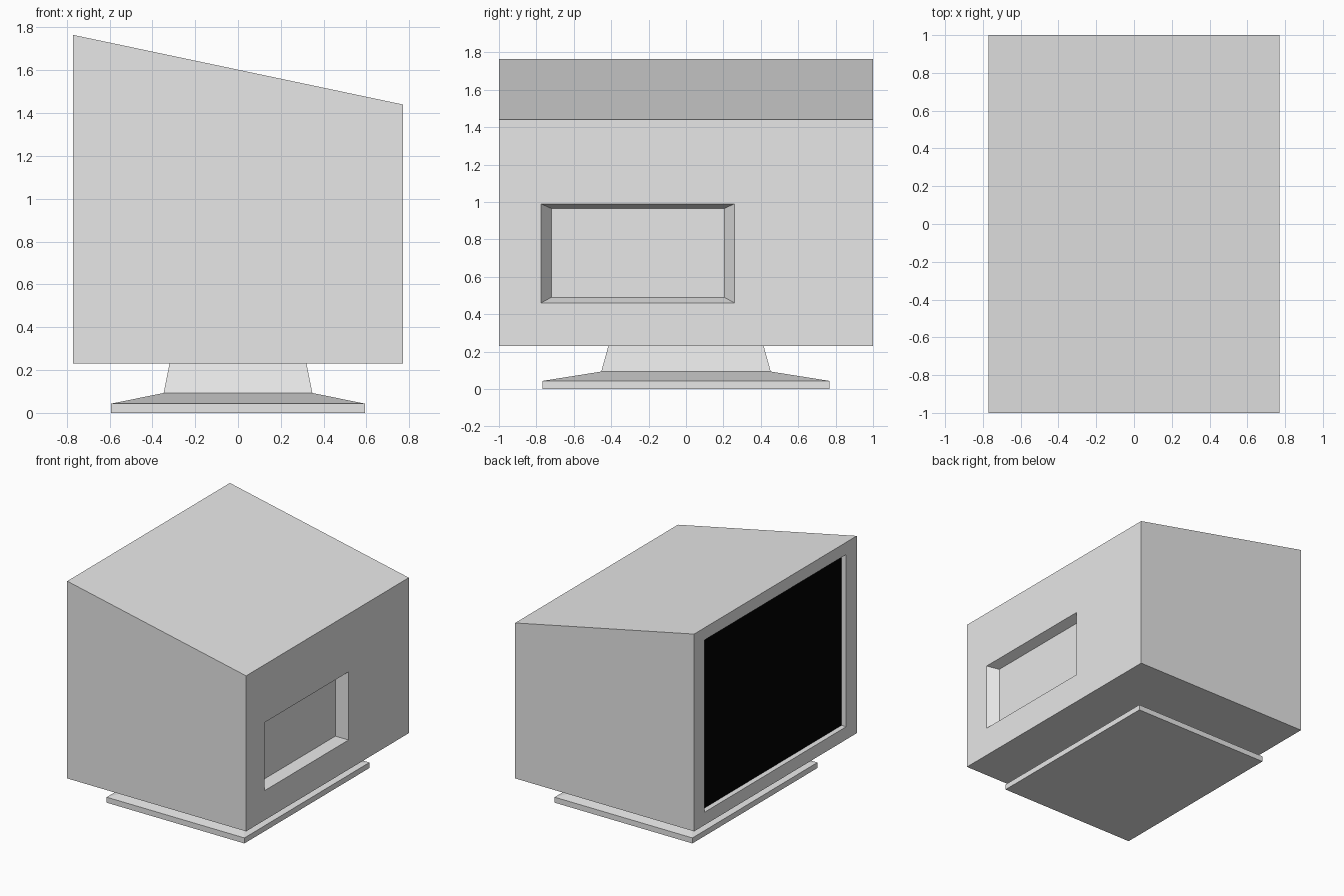
import bpy
import bmesh
from mathutils import Vector

cube = bpy.data.objects.get("Cube")
if cube:
    bpy.data.objects.remove(cube, do_unlink=True)


def material(name, rgb):
    mat = bpy.data.materials.new(name)
    mat.use_nodes = True
    mat.diffuse_color = (*rgb, 1)
    mat.node_tree.nodes["Principled BSDF"].inputs["Base Color"].default_value = (*rgb, 1)
    return mat


GREY = material("light_grey", (0.8, 0.8, 0.8))
BLACK = material("screen_black", (0.0, 0.0, 0.0))


def loft(name, rings, mat):
    """Solid through four-cornered rings, capped at both ends."""
    bm = bmesh.new()
    loops = [[bm.verts.new(Vector(p)) for p in ring] for ring in rings]
    for low, high in zip(loops, loops[1:]):
        for i in range(4):
            j = (i + 1) % 4
            bm.faces.new((low[i], low[j], high[j], high[i]))
    bm.faces.new(loops[0])
    bm.faces.new(loops[-1])
    bmesh.ops.recalc_face_normals(bm, faces=bm.faces)
    mesh = bpy.data.meshes.new(name)
    bm.to_mesh(mesh)
    bm.free()
    mesh.materials.append(mat)
    obj = bpy.data.objects.new(name, mesh)
    bpy.context.collection.objects.link(obj)
    return obj


def flat_ring(hx, hy, z):
    return [(-hx, -hy, z), (hx, -hy, z), (hx, hy, z), (-hx, hy, z)]


def side_ring(x, y0, y1, z0, z1):
    return [(x, y0, z0), (x, y1, z0), (x, y1, z1), (x, y0, z1)]


def carve(target, cutter):
    mod = target.modifiers.new("recess", "BOOLEAN")
    mod.operation = "DIFFERENCE"
    mod.solver = "EXACT"
    mod.object = cutter
    bpy.context.view_layer.objects.active = target
    bpy.ops.object.modifier_apply(modifier=mod.name)
    bpy.data.objects.remove(cutter, do_unlink=True)


# Housing with a sloping top, tall on the screen side
W = 0.77
BOTTOM = 0.23
housing = loft("housing", [side_ring(-W, -1, 1, BOTTOM, 1.765),
                           side_ring(W, -1, 1, BOTTOM, 1.44)], GREY)

# Shallow opening for the screen
carve(housing, loft("screen_cutter", [side_ring(-W - 0.1, -0.87, 0.87, 0.33, 1.67),
                                      side_ring(-W + 0.045, -0.87, 0.87, 0.33, 1.67)], GREY))

# Tapered connector recess on the opposite side
carve(housing, loft("connector_cutter", [side_ring(W - 0.076, -0.72, 0.205, 0.49, 0.965),
                                         side_ring(W, -0.775, 0.26, 0.46, 0.99),
                                         side_ring(W + 0.1, -0.775, 0.26, 0.46, 0.99)], GREY))

# Screen plate
loft("screen", [side_ring(-W + 0.04, -0.87, 0.87, 0.33, 1.67),
                side_ring(-W + 0.045, -0.87, 0.87, 0.33, 1.67)], BLACK)

# Stand: flat foot, shallow slope, tapered neck
loft("stand", [flat_ring(0.593, 0.768, 0), flat_ring(0.593, 0.768, 0.043),
               flat_ring(0.347, 0.453, 0.093), flat_ring(0.32, 0.415, BOTTOM)], GREY)
